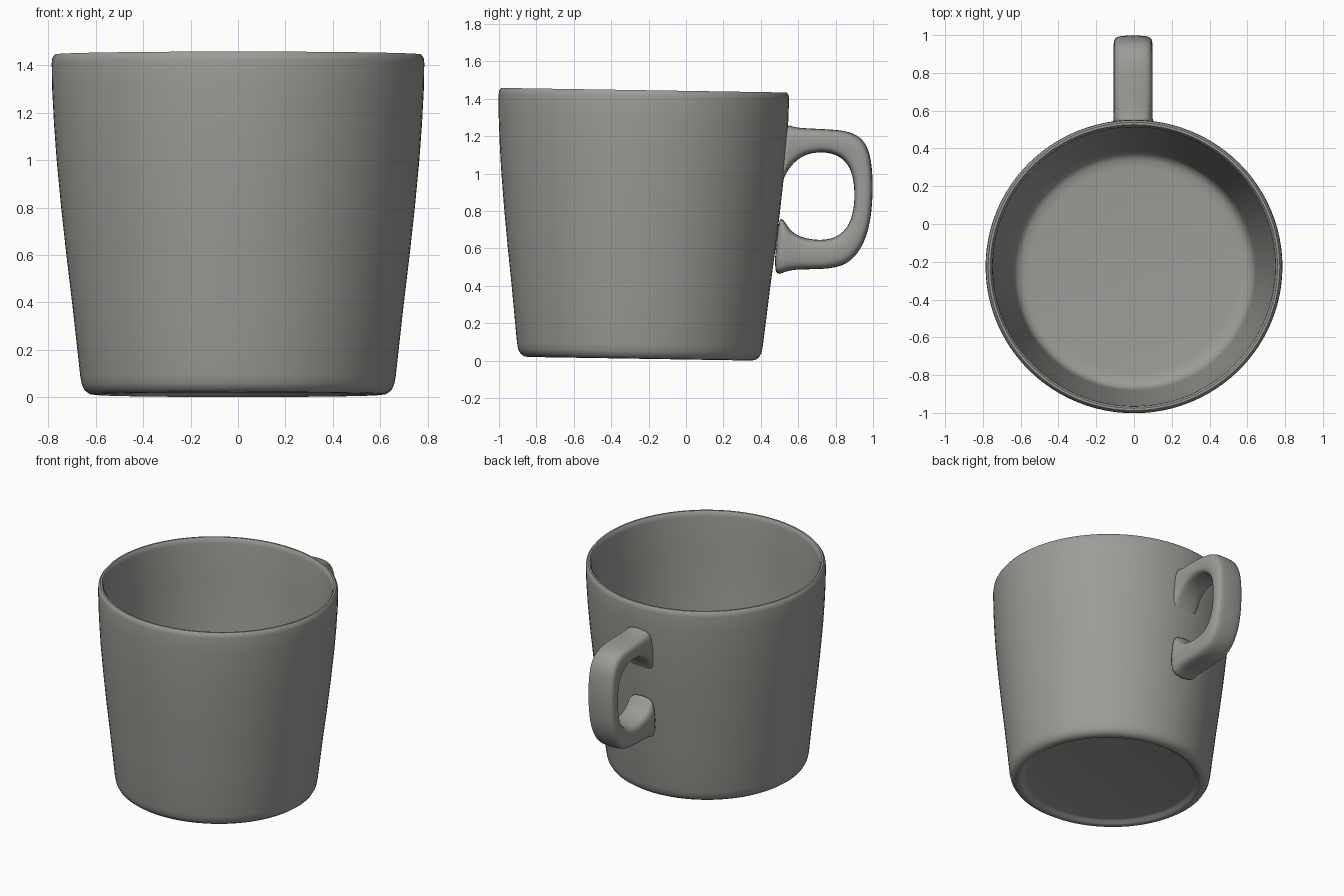
import bpy, bmesh, math

cube = bpy.data.objects.get("Cube")
if cube:
    bpy.data.objects.remove(cube, do_unlink=True)

glaze = bpy.data.materials.new("grey_glaze")
glaze.use_nodes = True
COLOR = (0.33, 0.335, 0.31, 1)
glaze.diffuse_color = COLOR
glaze.node_tree.nodes["Principled BSDF"].inputs["Base Color"].default_value = COLOR


def finish(bm, name, angle):
    bmesh.ops.recalc_face_normals(bm, faces=bm.faces)
    mesh = bpy.data.meshes.new(name)
    bm.to_mesh(mesh)
    bm.free()
    obj = bpy.data.objects.new(name, mesh)
    bpy.context.collection.objects.link(obj)
    mesh.materials.append(glaze)
    bpy.ops.object.select_all(action="DESELECT")
    obj.select_set(True)
    bpy.context.view_layer.objects.active = obj
    bpy.ops.object.shade_smooth_by_angle(angle=math.radians(angle))
    return obj


# Cup: one lathed wall from the recessed underside, over the rim, to the inner floor
profile = [
    (0, 0.035), (0.55, 0.035), (0.57, 0.03), (0.585, 0.014), (0.60, 0.01),
    (0.625, 0.013), (0.645, 0.027), (0.658, 0.05), (0.665, 0.085),
    (0.70, 0.4), (0.724, 0.6), (0.746, 0.8), (0.765, 1.0), (0.776, 1.15),
    (0.784, 1.3), (0.786, 1.41), (0.783, 1.432), (0.772, 1.446), (0.76, 1.446),
    (0.751, 1.435), (0.747, 1.41), (0.737, 1.15), (0.707, 0.8), (0.664, 0.4),
    (0.645, 0.2), (0.637, 0.14), (0.622, 0.11), (0.595, 0.095), (0.55, 0.09), (0, 0.09),
]
bm = bmesh.new()
verts = [bm.verts.new((r, 0, z)) for r, z in profile]
edges = [bm.edges.new(pair) for pair in zip(verts, verts[1:])]
bmesh.ops.spin(bm, geom=verts + edges, cent=(0, 0, 0), axis=(0, 0, 1),
               angle=math.tau, steps=96)
bmesh.ops.remove_doubles(bm, verts=bm.verts, dist=0.0005)
cup = finish(bm, "cup", 50)
cup.location.y = -0.248
cup.scale.y = 0.988
cup.rotation_euler.x = -0.016   # the cup leans very slightly

# Handle: rounded-rectangle sections between outer and inner (y, z) outlines
sections = [
    ((0.535, 1.28), (0.495, 0.88)), ((0.56, 1.25), (0.53, 1.01)),
    ((0.64, 1.243), (0.615, 1.10)), ((0.75, 1.238), (0.73, 1.12)),
    ((0.875, 1.23), (0.825, 1.095)), ((0.96, 1.18), (0.88, 1.03)),
    ((0.995, 1.07), (0.898, 0.95)), ((1.002, 0.9), (0.902, 0.86)),
    ((0.985, 0.7), (0.887, 0.75)), ((0.915, 0.55), (0.83, 0.67)),
    ((0.81, 0.488), (0.74, 0.64)), ((0.64, 0.488), (0.62, 0.655)),
    ((0.53, 0.483), (0.545, 0.70)), ((0.46, 0.43), (0.495, 0.82)),
]
SIDES = 16


def rounded(t):
    return math.copysign(abs(t) ** 0.55, t)


bm = bmesh.new()
rings = []
for i, (outer, inner) in enumerate(sections):
    half = 0.115 if i in (0, len(sections) - 1) else 0.104
    ring = []
    for k in range(SIDES):
        a = math.tau * k / SIDES
        mix = 0.5 + 0.5 * rounded(math.cos(a))
        y, z = (b + (o - b) * mix for o, b in zip(outer, inner))
        ring.append(bm.verts.new((half * rounded(math.sin(a)) - 0.005, y, z)))
    rings.append(ring)
for a, b in zip(rings, rings[1:]):
    for k in range(SIDES):
        n = (k + 1) % SIDES
        bm.faces.new((a[k], a[n], b[n], b[k]))
bm.faces.new(rings[0])
bm.faces.new(rings[-1])
handle = finish(bm, "handle", 80)
smooth = handle.modifiers.new("smooth", "SUBSURF")
smooth.levels = smooth.render_levels = 2
